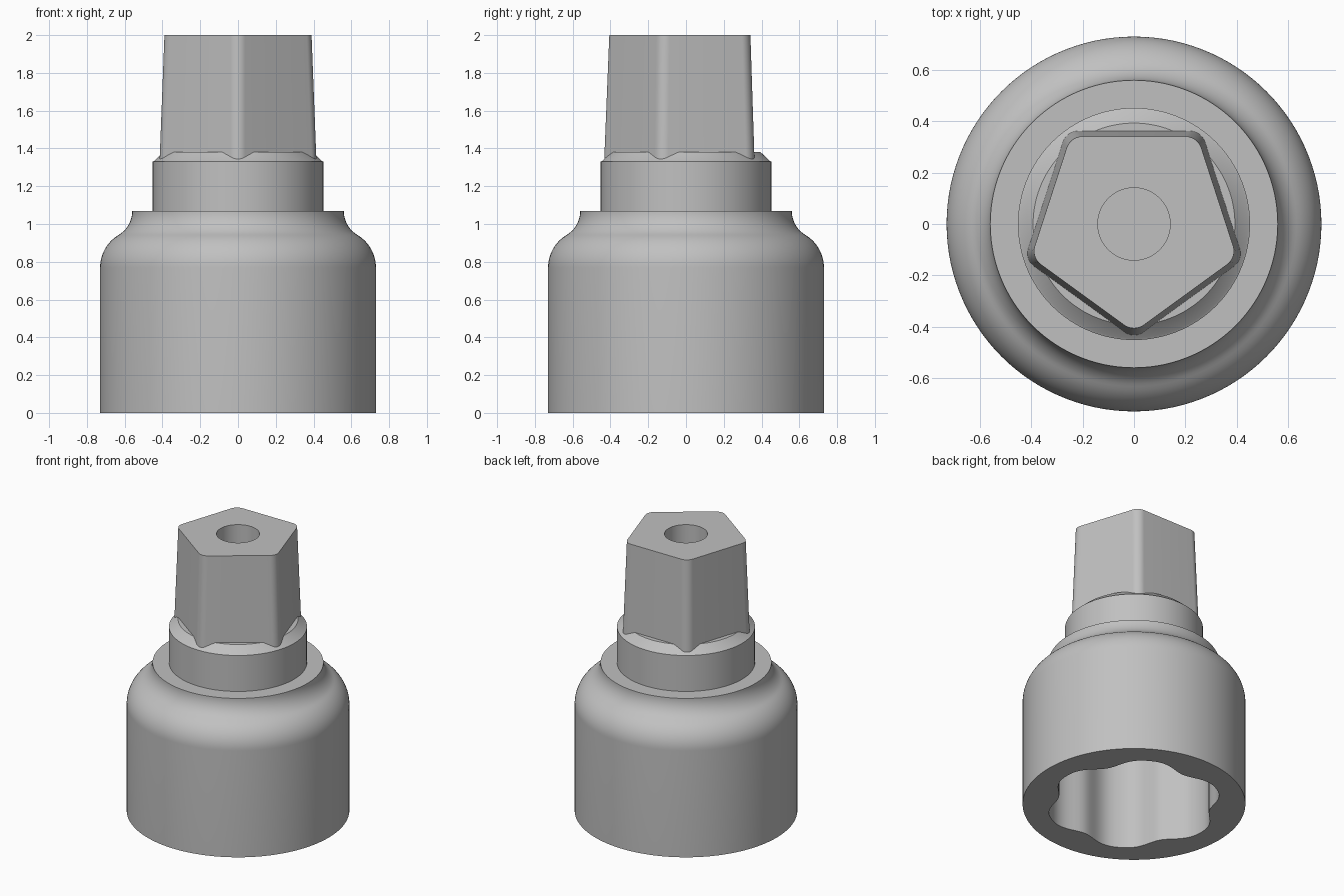
import bpy, bmesh
from math import sin, cos, pi, radians

cube = bpy.data.objects.get("Cube")
if cube:
    bpy.data.objects.remove(cube, do_unlink=True)

# Single bare metal colour
steel = bpy.data.materials.new("steel_grey")
steel.use_nodes = True
colour = (0.53, 0.53, 0.53, 1)
steel.diffuse_color = colour
steel.node_tree.nodes["Principled BSDF"].inputs["Base Color"].default_value = colour

SEGMENTS = 120


def circle(r, z):
    steps = [2 * pi * i / SEGMENTS for i in range(SEGMENTS)]
    return [(r * cos(a), r * sin(a), z) for a in steps]


def lobed(outer, inner, z):
    """Six broad lobes separated by narrow rounded ridges."""
    ring = []
    for i in range(SEGMENTS):
        a = 2 * pi * i / SEGMENTS
        r = outer - (outer - inner) * ((1 - cos(6 * a)) / 2) ** 1.5
        ring.append((r * cos(a), r * sin(a), z))
    return ring


def pentagon(inradius, corner, z, steps=12):
    """Rounded pentagon with one corner towards the front."""
    ring = []
    reach = (inradius - corner) / cos(pi / 5)
    for k in range(5):
        mid = -pi / 2 + k * 2 * pi / 5
        for i in range(steps):
            a = mid + (i / (steps - 1) - 0.5) * 2 * pi / 5
            ring.append((reach * cos(mid) + corner * cos(a),
                         reach * sin(mid) + corner * sin(a), z))
    return ring


def bore(r, z, count=60):
    """Round ring whose points line up with the pentagon's."""
    start = -pi / 2 - pi / 5 + pi / count
    steps = [start + 2 * pi * i / count for i in range(count)]
    return [(r * cos(a), r * sin(a), z) for a in steps]


def arc(cx, cz, r, start, end, steps=12):
    angles = [radians(start + (end - start) * i / steps) for i in range(steps + 1)]
    return [(cx + r * cos(a), cz + r * sin(a)) for a in angles]


def loft(name, rings):
    """Skin a stack of equal rings and close both ends."""
    bm = bmesh.new()
    loops = [[bm.verts.new(p) for p in ring] for ring in rings]
    for low, high in zip(loops, loops[1:]):
        for i in range(len(low)):
            j = (i + 1) % len(low)
            bm.faces.new((low[i], low[j], high[j], high[i]))
    bm.faces.new(loops[0])
    bm.faces.new(loops[-1])
    bmesh.ops.recalc_face_normals(bm, faces=bm.faces)
    mesh = bpy.data.meshes.new(name)
    bm.to_mesh(mesh)
    bm.free()
    mesh.materials.append(steel)
    obj = bpy.data.objects.new(name, mesh)
    bpy.context.collection.objects.link(obj)
    bpy.ops.object.select_all(action="DESELECT")
    obj.select_set(True)
    bpy.context.view_layer.objects.active = obj
    bpy.ops.object.shade_smooth_by_angle(angle=radians(30))
    return obj


# Socket body: lobed recess, round wall, curved shoulder, neck and chamfer
shoulder = arc(0.53, 0.77, 0.2, 0, 59) + arc(0.71, 1.07, 0.15, 239, 180)[1:]
neck = [(0.452, 1.07), (0.452, 1.33), (0.443, 1.335), (0.393, 1.382)]
profile = [(0.73, 0)] + shoulder + neck
loft("socket_body",
     [lobed(0.575, 0.5, 0.82), lobed(0.575, 0.5, 0)]
     + [circle(r, z) for r, z in profile])

# Tapered five-sided drive with a blind bore in its end
loft("pentagon_drive",
     [pentagon(0.364, 0.065, 1.3), pentagon(0.341, 0.065, 2),
      bore(0.141, 2), bore(0.141, 1.5)])
